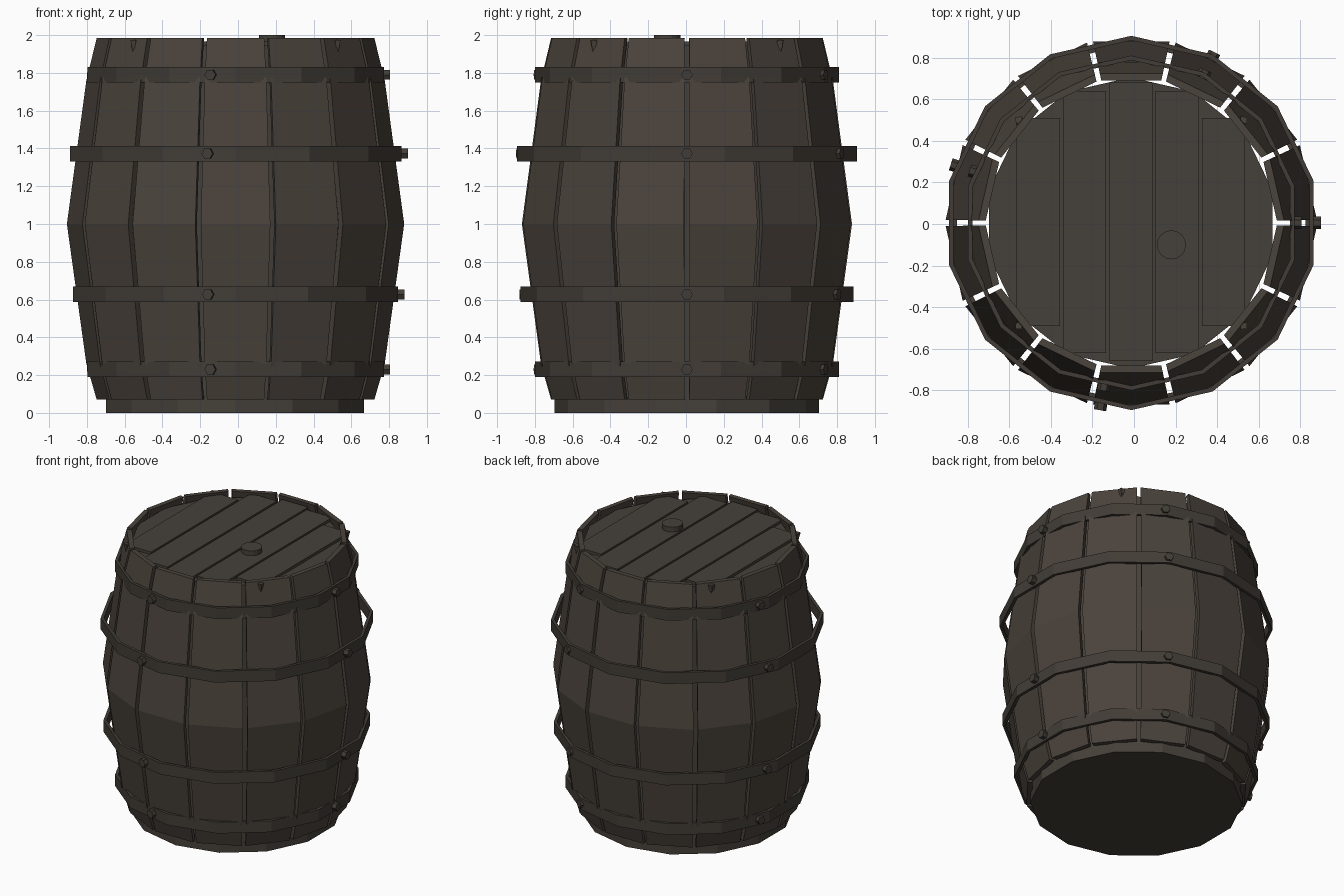
import bpy, bmesh, math
from mathutils import Matrix, Vector

if "Cube" in bpy.data.objects:
    bpy.data.objects.remove(bpy.data.objects["Cube"])

CX, CY, N = -0.013, 0.005, 14
STEP = 2 * math.pi / N


def material(name, rgb):
    m = bpy.data.materials.new(name)
    m.diffuse_color = (*rgb, 1)
    m.use_nodes = True
    m.node_tree.nodes["Principled BSDF"].inputs["Base Color"].default_value = m.diffuse_color
    return m


wood = material("dark_wood", (0.070, 0.056, 0.045))
lid_wood = material("lid_wood", (0.060, 0.051, 0.041))
iron = material("aged_iron", (0.054, 0.046, 0.037))


def finish(name, bm, mat):
    bmesh.ops.recalc_face_normals(bm, faces=bm.faces)
    me = bpy.data.meshes.new(name)
    bm.to_mesh(me)
    bm.free()
    me.materials.append(mat)
    ob = bpy.data.objects.new(name, me)
    bpy.context.collection.objects.link(ob)
    return ob


def polar(r, a, z):
    return Vector((CX + r * math.cos(a), CY + r * math.sin(a), z))


def loft(bm, rings, closed=False):
    """Skin a list of equal-length rings; cap the ends or join them in a loop."""
    vs = [[bm.verts.new(p) for p in ring] for ring in rings]
    k = len(vs[0])
    pairs = list(zip(vs, vs[1:])) + ([(vs[-1], vs[0])] if closed else [])
    for a, b in pairs:
        for i in range(k):
            j = (i + 1) % k
            bm.faces.new((a[i], a[j], b[j], b[i]))
    if not closed:
        bm.faces.new(vs[0])
        bm.faces.new(vs[-1])


def cylinder(name, r, z0, z1, x, y, sides, mat, start=math.pi / 2):
    bm = bmesh.new()
    loft(bm, [[(x + r * math.cos(start + 2 * math.pi * i / sides),
                y + r * math.sin(start + 2 * math.pi * i / sides), z)
               for i in range(sides)] for z in (z0, z1)])
    return finish(name, bm, mat)


# inner core, whose ends form the base and the lid bed
cylinder("barrel_core", 0.70, 0.0, 1.945, CX - 0.003, CY, N, lid_wood)

# bowed staves with narrow gaps
profile = [(0.07, 0.735), (0.26, 0.79), (1.0, 0.893), (1.76, 0.79), (1.985, 0.735)]
half = STEP / 2 - math.radians(0.95)
for s in range(N):
    mid = (s + 0.5) * STEP
    bm = bmesh.new()
    loft(bm, [[polar(r, mid - half, z), polar(r, mid + half, z),
               polar(r - 0.035, mid + half, z), polar(r - 0.035, mid - half, z)]
              for z, r in profile])
    finish(f"stave_{s + 1}", bm, wood)

# lid planks
for i, hl in enumerate((0.50, 0.63, 0.67, 0.63, 0.50)):
    bm = bmesh.new()
    bmesh.ops.create_cube(bm, size=1, matrix=Matrix.Translation(
        (CX - 0.002 + (i - 2) * 0.223, CY + 0.005, 1.95)) @ Matrix.Diagonal((0.208, 2 * hl, 0.03, 1)))
    finish(f"lid_plank_{i + 1}", bm, lid_wood)

# bung plug
cylinder("bung_plug", 0.07, 1.94, 2.0, 0.18, -0.10, 16, lid_wood)

# iron hoops and their hexagonal rivets
hoops = [(0.23, 0.805), (0.627, 0.882), (1.373, 0.90), (1.79, 0.805)]
for h, (z, r) in enumerate(hoops):
    bm = bmesh.new()
    loft(bm, [[polar(r, a, z - 0.041), polar(r, a, z + 0.041),
               polar(r - 0.022, a, z + 0.041), polar(r - 0.022, a, z - 0.041)]
              for a in (math.pi / 2 + i * STEP for i in range(N))], closed=True)
    finish(f"hoop_{h + 1}", bm, iron)
    for b, deg in enumerate((0, 64, 162, 260.5)):
        a = math.radians(deg)
        tang = Vector((-math.sin(a), math.cos(a), 0))
        bm = bmesh.new()
        loft(bm, [[polar(rr, a, z) + tang * (0.03 * math.cos(t)) + Vector((0, 0, 0.03 * math.sin(t)))
                   for t in (i * math.pi / 3 for i in range(6))]
                  for rr in (r - 0.03, r + 0.013)])
        finish(f"rivet_{h + 1}_{b + 1}", bm, iron)

# small splinters on the top rim
for i, deg in enumerate((42.5, 137.5, 222.5, 317.5)):
    a = math.radians(deg)
    bm = bmesh.new()
    bmesh.ops.create_cone(bm, cap_ends=True, segments=4, radius1=0.0, radius2=0.022, depth=0.08,
                          matrix=Matrix.Translation(polar(0.733, a, 1.935)) @ Matrix.Rotation(a, 4, 'Z'))
    bmesh.ops.remove_doubles(bm, verts=bm.verts, dist=0.0001)
    finish(f"rim_splinter_{i + 1}", bm, wood)
